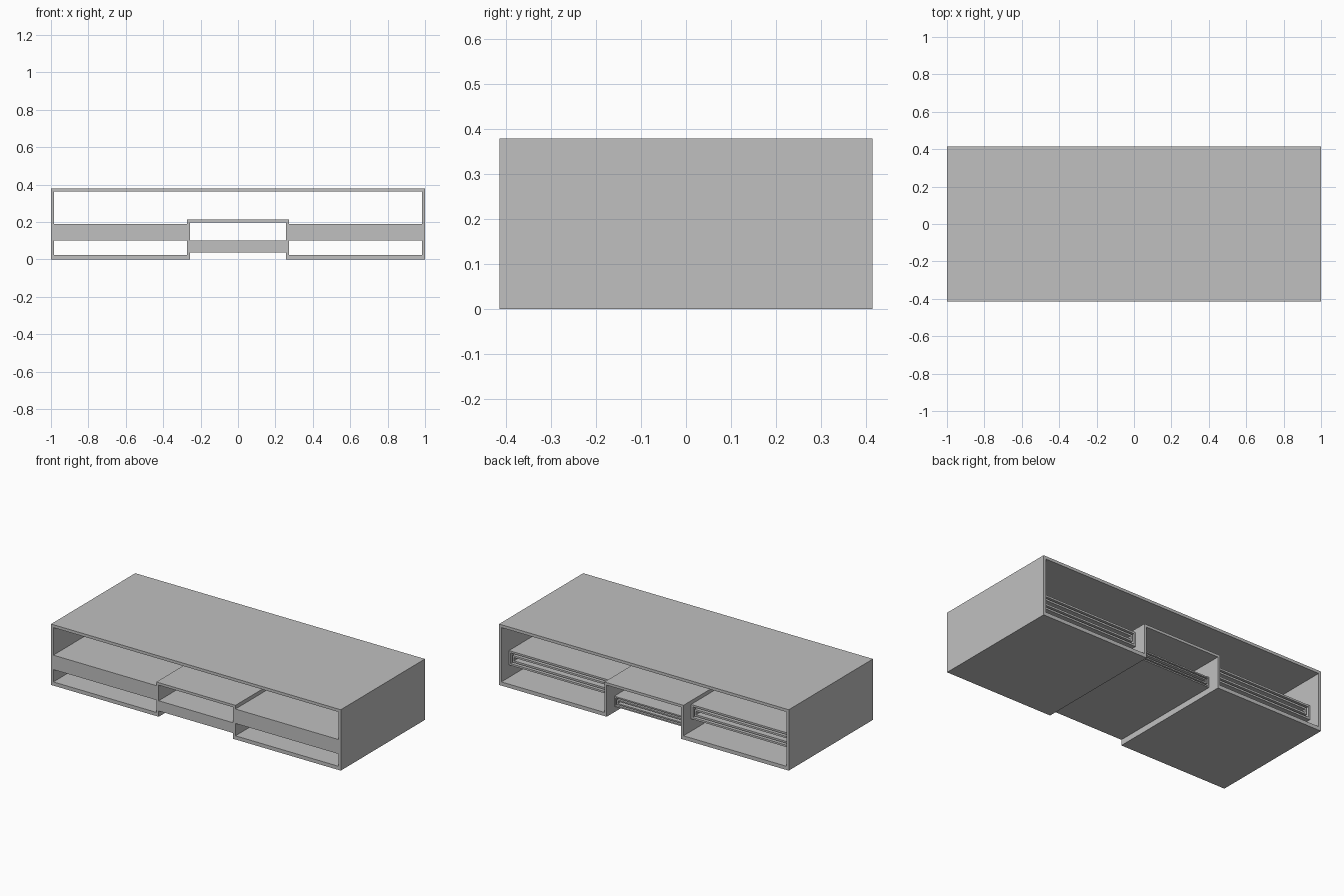
import bpy
import bmesh

cube = bpy.data.objects.get("Cube")
if cube:
    bpy.data.objects.remove(cube, do_unlink=True)

grey = bpy.data.materials.new("plain grey")
grey.use_nodes = True
grey.diffuse_color = (0.527, 0.527, 0.527, 1)
grey.node_tree.nodes["Principled BSDF"].inputs["Base Color"].default_value = grey.diffuse_color

FRONT, BACK = -0.415, 0.415
PANEL = 0.016
DRAWER_BACK = BACK - 0.075


def finish(name, bm):
    bmesh.ops.recalc_face_normals(bm, faces=bm.faces)
    mesh = bpy.data.meshes.new(name)
    bm.to_mesh(mesh)
    bm.free()
    mesh.materials.append(grey)
    obj = bpy.data.objects.new(name, mesh)
    bpy.context.collection.objects.link(obj)
    return obj


def ring(name, outer, inner, y0, y1):
    """Tube along y between two matching (x, z) outlines."""
    bm = bmesh.new()
    loops = [[bm.verts.new((x, y, z)) for x, z in pts]
             for pts, y in ((outer, y0), (outer, y1), (inner, y1), (inner, y0))]
    n = len(outer)
    for k in range(4):
        a, b = loops[k], loops[(k + 1) % 4]
        for i in range(n):
            j = (i + 1) % n
            bm.faces.new((a[i], a[j], b[j], b[i]))
    return finish(name, bm)


def box(name, x0, x1, y0, y1, z0, z1):
    bm = bmesh.new()
    bmesh.ops.create_cube(bm, size=1)
    for v in bm.verts:
        v.co = ((x0, x1)[v.co.x > 0], (y0, y1)[v.co.y > 0], (z0, z1)[v.co.z > 0])
    return finish(name, bm)


def rect(x0, x1, z0, z1, inset):
    x0, x1, z0, z1 = x0 + inset, x1 - inset, z0 + inset, z1 - inset
    return [(x0, z0), (x0, z1), (x1, z1), (x1, z0)]


def mirrored(half):
    return half + [(-x, z) for x, z in reversed(half)]


def drawer(name, x0, x1, z0, z1):
    """Closed front with two nested sleeves that are open at the back."""
    size = (x0, x1, z0, z1)
    t = (z1 - z0) * 0.13
    box(name + "_front", x0, x1, FRONT, FRONT + PANEL, z0, z1)
    for part, i in (("_sleeve", 0), ("_inner_sleeve", 2)):
        ring(name + part, rect(*size, t * i), rect(*size, t * (i + 1)),
             FRONT + PANEL, DRAWER_BACK)


# Cabinet shell with a raised bay in the middle of its floor
outer = mirrored([(-0.257, 0.197), (-0.257, 0), (-1, 0), (-1, 0.38)])
inner = mirrored([(-0.273, 0.213), (-0.273, 0.023), (-0.984, 0.023), (-0.984, 0.362)])
ring("cabinet_shell", outer, inner, FRONT, BACK)

# Drawers in the two side bays and the middle bay
drawer("right_drawer", -0.984, -0.273, 0.10, 0.19)
drawer("left_drawer", 0.273, 0.984, 0.10, 0.19)
drawer("middle_drawer", -0.257, 0.257, 0.036, 0.10)
